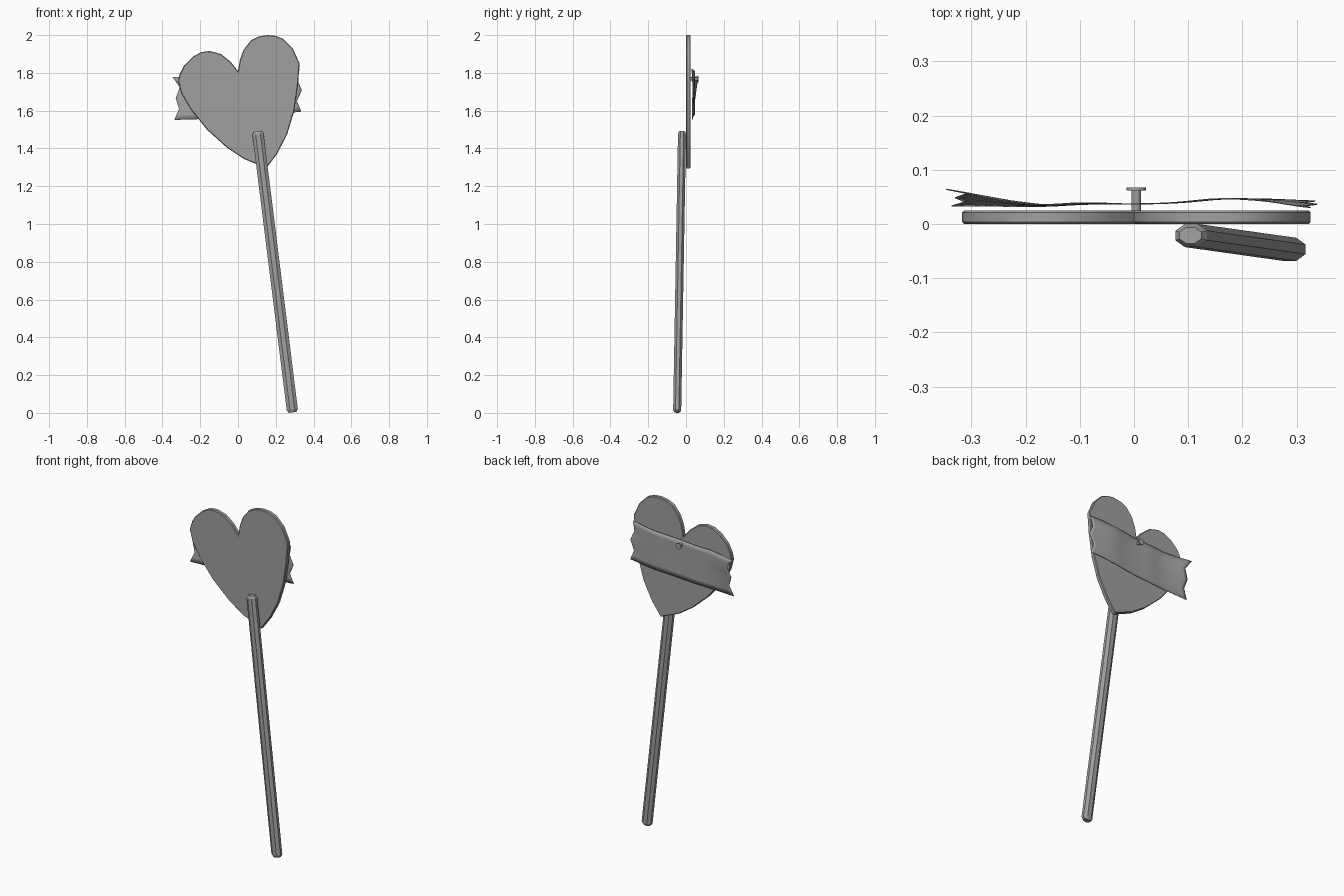
import bpy, bmesh, math
from mathutils import Vector

cube = bpy.data.objects.get("Cube")
if cube:
    bpy.data.objects.remove(cube)

grey = bpy.data.materials.new("plain grey")
grey.use_nodes = True
grey.diffuse_color = (0.35, 0.35, 0.35, 1)
grey.node_tree.nodes["Principled BSDF"].inputs["Base Color"].default_value = (0.35, 0.35, 0.35, 1)


def finish(name, bm, smooth=None):
    bmesh.ops.recalc_face_normals(bm, faces=bm.faces)
    mesh = bpy.data.meshes.new(name)
    bm.to_mesh(mesh)
    bm.free()
    mesh.materials.append(grey)
    obj = bpy.data.objects.new(name, mesh)
    bpy.context.collection.objects.link(obj)
    if smooth:
        bpy.ops.object.select_all(action='DESELECT')
        obj.select_set(True)
        bpy.context.view_layer.objects.active = obj
        bpy.ops.object.shade_smooth_by_angle(angle=math.radians(smooth))
    return obj


def rod(bm, start, end, rings, sides, squash=1.0, turn=0.0):
    """Lofted rod; rings are (distance from start, radius)."""
    start, end = Vector(start), Vector(end)
    axis = (end - start).normalized()
    side = Vector((1, 0, 0))
    side = (side - axis * side.dot(axis)).normalized()
    other = axis.cross(side) * squash
    loops = []
    for d, r in rings:
        loops.append([bm.verts.new(start + axis * d + r * (
            side * math.cos(turn + math.tau * i / sides) +
            other * math.sin(turn + math.tau * i / sides))) for i in range(sides)])
    for a, b in zip(loops, loops[1:]):
        for i in range(sides):
            j = (i + 1) % sides
            bm.faces.new((a[i], a[j], b[j], b[i]))
    bm.faces.new(loops[0])
    bm.faces.new(loops[-1])


# Lopsided heart plate with a narrow bevelled rim
outline = [(0, 1.81), (-.04, 1.86), (-.09, 1.9), (-.15, 1.916), (-.195, 1.91),
           (-.24, 1.885), (-.285, 1.84), (-.31, 1.79), (-.317, 1.755), (-.3, 1.69),
           (-.25, 1.606), (-.165, 1.5), (-.06, 1.405), (.03, 1.345), (.15, 1.295),
           (.206, 1.37), (.26, 1.474), (.297, 1.595), (.317, 1.73), (.326, 1.85),
           (.29, 1.93), (.24, 1.98), (.2, 1.996), (.155, 2), (.11, 1.993),
           (.07, 1.974), (.03, 1.923), (.01, 1.87)]
bm = bmesh.new()
front = bm.faces.new([bm.verts.new((x, 0, z)) for x, z in outline])
extruded = bmesh.ops.extrude_face_region(bm, geom=[front])
back_verts = [v for v in extruded['geom'] if isinstance(v, bmesh.types.BMVert)]
bmesh.ops.translate(bm, verts=back_verts, vec=(0, .025, 0))
bm.normal_update()
rims = [e for e in bm.edges if abs(e.verts[0].co.y - e.verts[1].co.y) < .001]
bmesh.ops.bevel(bm, geom=rims, offset=.004, segments=1, affect='EDGES')
finish("heart_plate", bm, 35)

# Flattened eight-sided stick with chamfered ends
bm = bmesh.new()
top, bottom = Vector((.104, -.021, 1.49)), Vector((.289, -.047, .003))
length = (bottom - top).length
rod(bm, top, bottom, [(0, .022), (.014, .032), (length - .014, .032), (length, .022)],
    8, squash=.72, turn=math.pi / 8)
finish("stick", bm)

# Wavy ribbon across the back with zigzag cut ends
left_cut = [-.337, -.312, -.33, -.308, -.347]
right_cut = [.335, .312, .338, .314, .326]
# Depth along the bottom and top edges at even steps
bottom_depth = [.033, .033, .032, .037, .037, .039, .047, .046, .042]
top_depth = [.066, .046, .034, .040, .036, .039, .048, .043, .029]
columns, rows = 32, 8


def sample(values, t):
    f = t * (len(values) - 1)
    i = min(int(f), len(values) - 2)
    return values[i] + (values[i + 1] - values[i]) * (f - i)


def ease(values, t):
    return sum(sample(values, min(max(t + k * .02, 0), 1)) for k in (-2, -1, 0, 1, 2)) / 5


bm = bmesh.new()
grid = []
for r in range(rows + 1):
    v = r / rows
    x0, x1 = sample(left_cut, v), sample(right_cut, v)
    row = []
    for c in range(columns + 1):
        u = c / columns
        x = x0 + (x1 - x0) * u
        y = ease(bottom_depth, u) * (1 - v) + ease(top_depth, u) * v
        z = 1.573 + .065 * x + .228 * v - .008 * math.sin(math.pi * u)
        row.append(bm.verts.new((x, y, z)))
    grid.append(row)
for a, b in zip(grid, grid[1:]):
    for c in range(columns):
        bm.faces.new((a[c], a[c + 1], b[c + 1], b[c]))
ribbon = finish("ribbon", bm, 60)
solid = ribbon.modifiers.new("thickness", 'SOLIDIFY')
solid.thickness = .002
solid.offset = 0

# Pin holding the ribbon to the plate
bm = bmesh.new()
rod(bm, (.004, .02, 1.768), (.004, .067, 1.768),
    [(0, .009), (.042, .009), (.042, .018), (.047, .018)], 12)
finish("pin", bm, 35)
